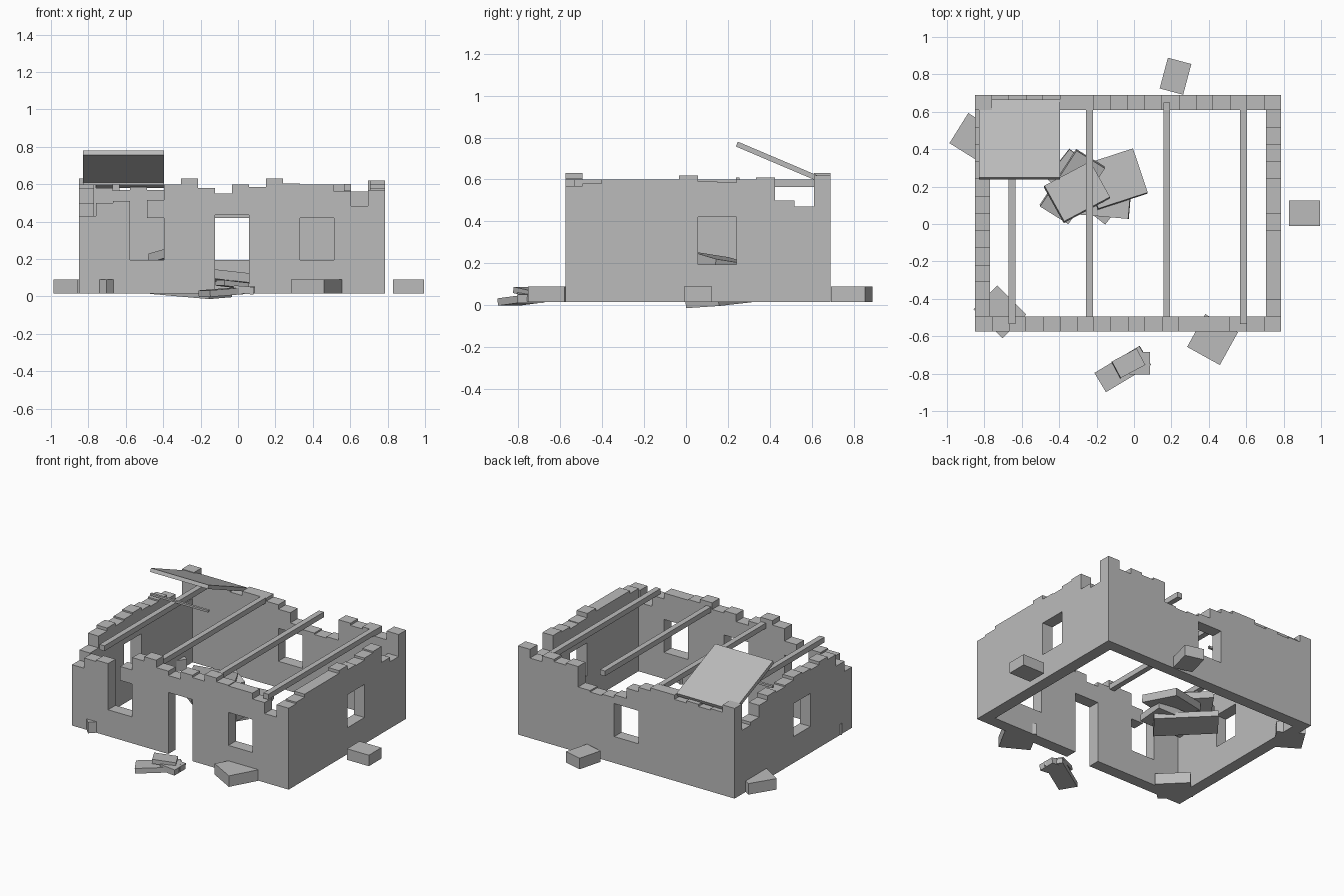
import bpy, bmesh
from math import radians
from mathutils import Matrix, Euler

old = bpy.data.objects.get("Cube")
if old:
    bpy.data.objects.remove(old, do_unlink=True)

stone = bpy.data.materials.new("grey_stone")
stone.use_nodes = True
GREY = (0.5, 0.5, 0.5, 1)
stone.diffuse_color = GREY
bsdf = stone.node_tree.nodes["Principled BSDF"]
bsdf.inputs["Base Color"].default_value = GREY
bsdf.inputs["Roughness"].default_value = 0.9

X0, X1, Y0, Y1 = -0.85, 0.785, -0.575, 0.69
THICK, BASE, SILL, LINTEL = 0.08, 0.015, 0.195, 0.42


def finish(name, bm):
    mesh = bpy.data.meshes.new(name)
    bm.to_mesh(mesh)
    bm.free()
    mesh.materials.append(stone)
    obj = bpy.data.objects.new(name, mesh)
    bpy.context.collection.objects.link(obj)
    return obj


def block(name, loc, size, rot=(0, 0, 0)):
    bm = bmesh.new()
    bmesh.ops.create_cube(bm, size=1, matrix=Matrix.Diagonal((*size, 1)))
    obj = finish(name, bm)
    obj.location = loc
    obj.rotation_euler = Euler([radians(a) for a in rot])
    return obj


def wall(name, start, step, tops, openings, place):
    """Broken wall of equal columns; openings maps column to (low, high)."""
    levels = sorted({BASE, *tops, *(z for o in openings.values() for z in o)})

    def solid(i, k):
        if not (0 <= i < len(tops) and 0 <= k < len(levels) - 1):
            return False
        mid = (levels[k] + levels[k + 1]) / 2
        low, high = openings.get(i, (9, 9))
        return mid < tops[i] and not low < mid < high

    bm = bmesh.new()

    def face(*pts):
        bm.faces.new([bm.verts.new(place(*p)) for p in pts])

    for i in range(len(tops)):
        a, b = start + i * step, start + (i + 1) * step
        for k in range(len(levels) - 1):
            if not solid(i, k):
                continue
            c, d = levels[k], levels[k + 1]
            for t in (0, THICK):
                face((a, t, c), (b, t, c), (b, t, d), (a, t, d))
            for side, u in ((-1, a), (1, b)):
                if not solid(i + side, k):
                    face((u, 0, c), (u, THICK, c), (u, THICK, d), (u, 0, d))
            for side, z in ((-1, c), (1, d)):
                if not solid(i, k + side):
                    face((a, 0, z), (b, 0, z), (b, THICK, z), (a, THICK, z))
    bmesh.ops.remove_doubles(bm, verts=bm.verts, dist=1e-5)
    bmesh.ops.recalc_face_normals(bm, faces=bm.faces)
    return finish(name, bm)


# Four broken walls
dx, dy = (X1 - X0) / 18, (Y1 - Y0) / 14
window = (SILL, LINTEL)
wall("front_wall", X0, dx,
     [.43, .50, .51, SILL, .515, .60, .63, .58, .55, .60, .585, .63, .605, .60, .60, .56, .485, .57],
     {4: window, 8: (BASE, .435), 9: (BASE, .435), 13: window, 14: window},
     lambda u, t, z: (u, Y0 + t, z))
wall("back_wall", X0, dx,
     [.63, .58, .57, .585, .57, .60, .60, .58, .55, .48, .46, .45, .46, .60, .585, .60, .56, .62],
     {8: window, 9: window},
     lambda u, t, z: (u, Y1 - t, z))
inner = Y0 + THICK
step = (Y1 - Y0 - 2 * THICK) / 12
wall("left_wall", inner, step,
     [.58, .60, .60, .60, .60, .62, .59, .585, .60, .61, .50, .47],
     {6: window, 7: window},
     lambda u, t, z: (X1 - t, u, z))
wall("right_wall", inner, step,
     [.50, .58, .60, .58, .59, .60, .58, .57, .58, .55, .47, .45],
     {4: window, 5: window},
     lambda u, t, z: (X0 + t, u, z))

# Ceiling beams
for n, (x, a, b) in enumerate([(-.652, -.535, .62), (-.238, -.5, .615),
                               (.175, -.5, .65), (.585, -.535, .615)]):
    block(f"ceiling_beam_{n + 1}", (x, (a + b) / 2, .583), (.037, b - a, .036))

# Remaining roof piece and its loose batten
block("roof_panel", (-.612, .452, .68), (.435, .455, .025), (-23, 0, 0))
block("roof_batten", (-.612, .247, .603), (.435, .016, .014))

# Fallen blocks around the walls
H = .075
for n, (x, y, w, d, a) in enumerate([
        (.912, .057, .165, .135, 0), (.222, .79, .13, .17, -15),
        (-.86, .465, .18, .19, -32), (-.717, -.47, .18, .22, 45),
        (.42, -.618, .2, .2, -29)]):
    block(f"fallen_block_{n + 1}", (x, y, BASE + H / 2), (w, d, H), (0, 0, a))

# Small heap by the doorway
block("heap_slab_low", (-.06, -.775, .025), (.28, .12, .035), (0, -4, 31))
block("heap_slab_mid", (.03, -.745, .035), (.11, .12, .04), (0, 5, 0))
block("heap_slab_top", (-.03, -.745, .065), (.15, .1, .03), (0, 6, 28))

# Large heap of slabs inside
block("rubble_slab_base", (-.25, .2, .025), (.4, .2, .04), (3, 4, -38))
block("rubble_slab_flat", (-.17, .14, .05), (.3, .2, .05), (0, -4, -5))
block("rubble_slab_wide", (-.1, .24, .1), (.28, .25, .05), (-6, 6, 18))
block("rubble_slab_long", (-.33, .2, .13), (.18, .36, .05), (8, 8, -32))
block("rubble_slab_top", (-.305, .17, .2), (.28, .22, .05), (-8, 8, 28))
